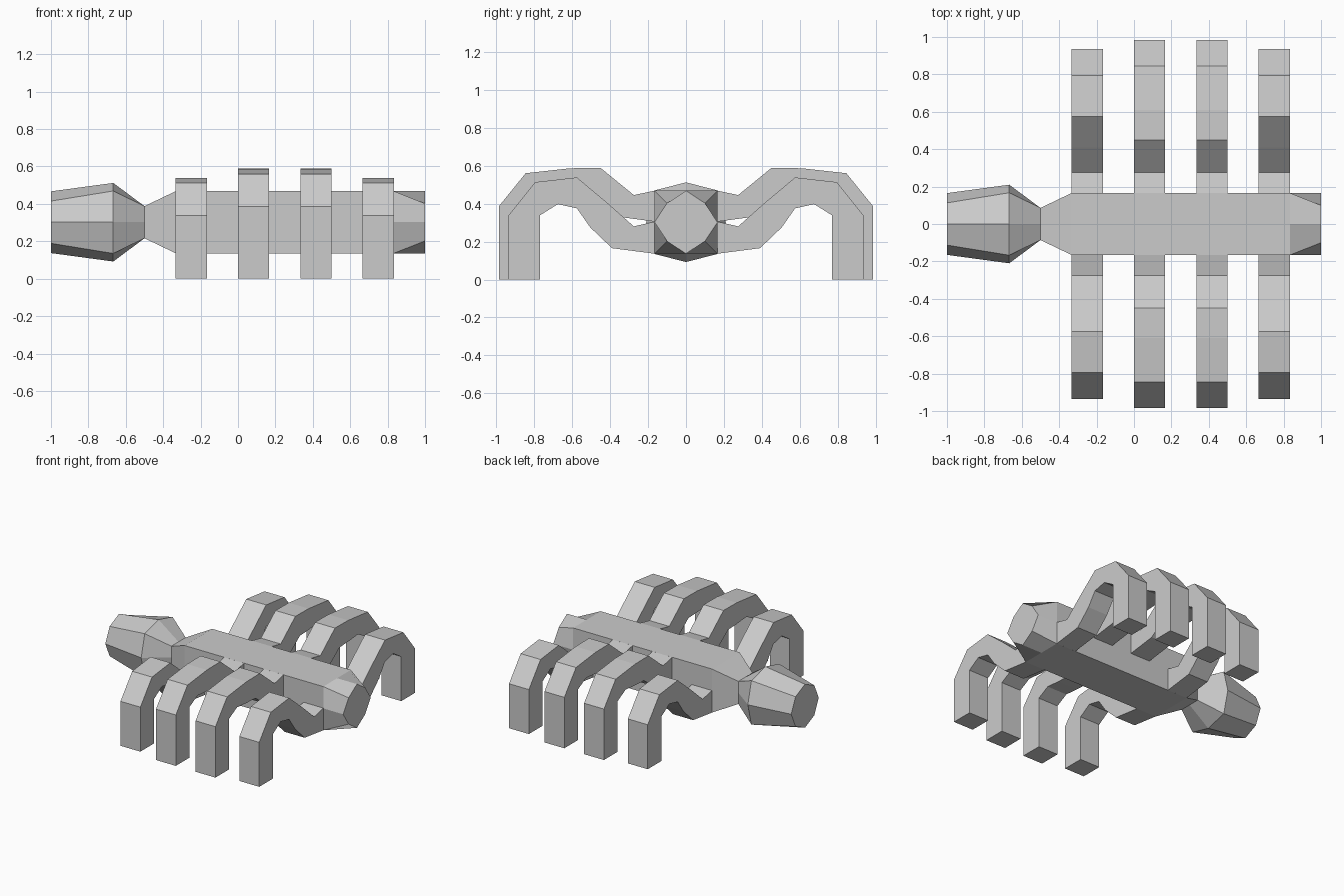
import bpy, bmesh

if "Cube" in bpy.data.objects:
    bpy.data.objects.remove(bpy.data.objects["Cube"])

ZC = 0.302  # height of the body axis


def loft(name, rings):
    """Skin a list of equal-length point rings and cap both ends."""
    bm = bmesh.new()
    vs = [[bm.verts.new(p) for p in ring] for ring in rings]
    n = len(vs[0])
    for a, b in zip(vs, vs[1:]):
        for i in range(n):
            j = (i + 1) % n
            bm.faces.new((a[i], a[j], b[j], b[i]))
    bm.faces.new(vs[0])
    bm.faces.new(vs[-1])
    bmesh.ops.recalc_face_normals(bm, faces=bm.faces)
    mesh = bpy.data.meshes.new(name)
    bm.to_mesh(mesh)
    bm.free()
    obj = bpy.data.objects.new(name, mesh)
    bpy.context.collection.objects.link(obj)
    return obj


def ring8(x, mid, corner):
    """Eight-point section: side midpoints at 'mid', diagonals at 'corner'."""
    m, c = mid, corner
    pts = [(m, 0), (c, c), (0, m), (-c, c), (-m, 0), (-c, -c), (0, -m), (c, -c)]
    return [(x, y, ZC + z) for y, z in pts]


# Body with head, neck, square trunk and tapered tail
loft("body", [ring8(x, m, c) for x, m, c in [
    (-1.0, 0.165, 0.113), (-0.667, 0.21, 0.167), (-0.5, 0.086, 0.086),
    (-0.333, 0.166, 0.166), (0.833, 0.166, 0.166), (1.0, 0.166, 0.1)]])

# Leg side profiles: (upper y, z) paired with (lower y, z), hip to foot
LOW_LEG = [((.165, .305), (.165, .136)), ((.275, .28), (.39, .165)),
           ((.41, .40), (.505, .275)), ((.575, .538), (.575, .375)),
           ((.795, .513), (.675, .397)), ((.935, .338), (.77, .338)),
           ((.935, 0), (.77, 0))]
HIGH_LEG = [((.165, .468), (.165, .305)), ((.275, .445), (.39, .335)),
            ((.45, .588), (.505, .42)), ((.61, .586), (.61, .425)),
            ((.845, .56), (.725, .435)), ((.985, .387), (.82, .385)),
            ((.985, 0), (.82, 0))]

# Four pairs of legs
for k, (x, profile) in enumerate([(-0.333, LOW_LEG), (0.0, HIGH_LEG),
                                  (0.333, HIGH_LEG), (0.666, LOW_LEG)]):
    for side, s in (("front", -1), ("back", 1)):
        w = x + 0.167
        loft(f"{side}_leg_{k + 1}", [
            [(x, s * t[0], t[1]), (w, s * t[0], t[1]),
             (w, s * b[0], b[1]), (x, s * b[0], b[1])] for t, b in profile])
